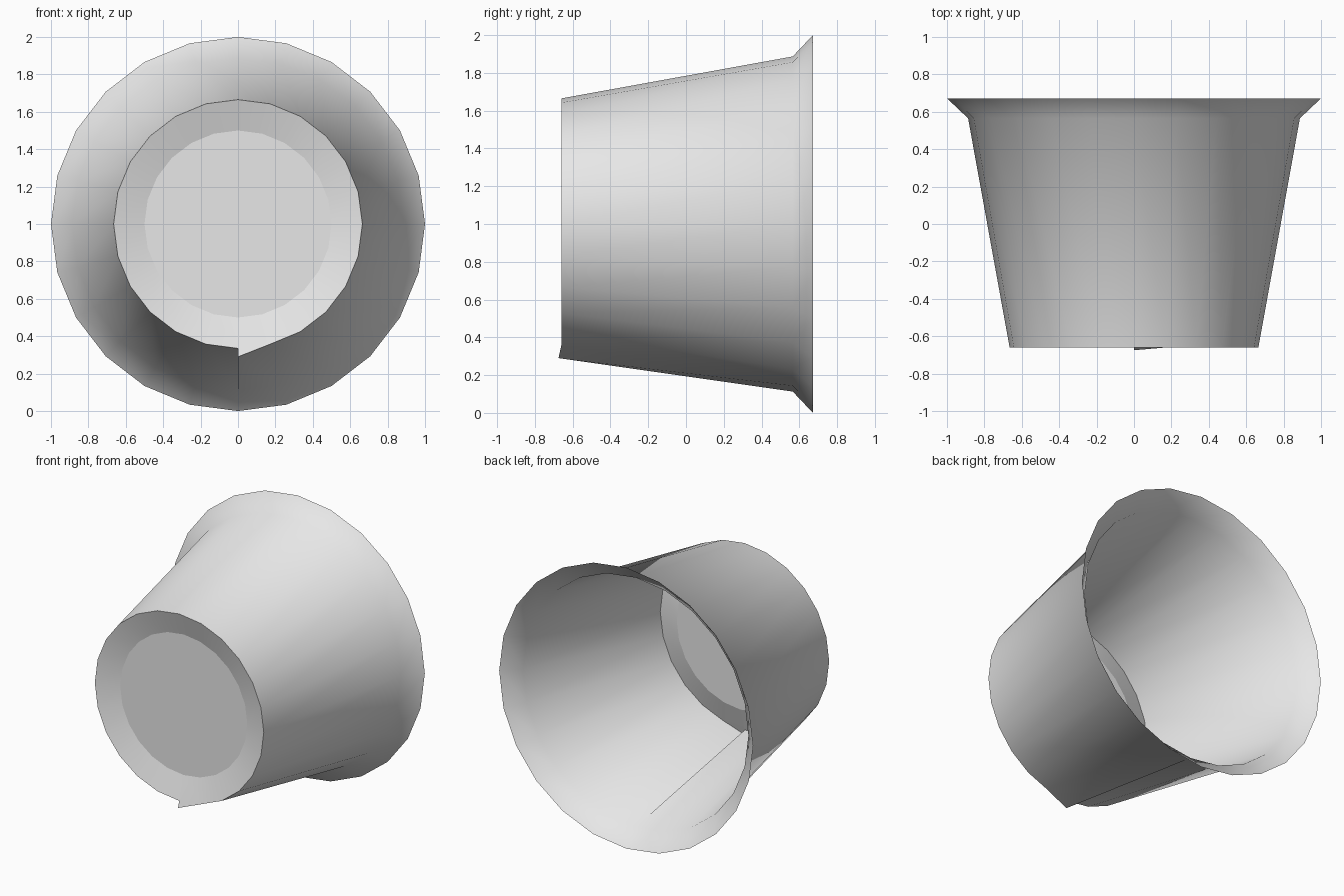
import bpy
import bmesh
from math import sin, cos, pi

if "Cube" in bpy.data.objects:
    bpy.data.objects.remove(bpy.data.objects["Cube"], do_unlink=True)

SIDES = 24

# One plain grey for the whole pot
grey = bpy.data.materials.new("plain grey")
grey.use_nodes = True
colour = (0.8, 0.8, 0.8, 1.0)
grey.diffuse_color = colour
grey.node_tree.nodes["Principled BSDF"].inputs["Base Color"].default_value = colour

# Profile points are (radius, y), from the base outwards to the rim
PANEL = (0.5, -0.61)
FOOT = (0.665, -0.66)
BEND = (0.887, 0.565)
RIM = (1.0, 0.672)
FLAP = (0.71, -0.675)   # loose corner at the seam


def point(profile_point, step):
    r, y = profile_point
    t = 2 * pi * step / SIDES
    return (r * sin(t), y, 1 - r * cos(t))


def finish(name, bm, smooth):
    bmesh.ops.remove_doubles(bm, verts=bm.verts, dist=0.0005)
    for face in bm.faces:
        face.smooth = smooth
    mesh = bpy.data.meshes.new(name)
    bm.to_mesh(mesh)
    bm.free()
    mesh.materials.append(grey)
    obj = bpy.data.objects.new(name, mesh)
    bpy.context.collection.objects.link(obj)
    return obj


def lathe(name, profile):
    """Wrap a profile round the axis, with the first foot corner pulled out."""
    bm = bmesh.new()
    columns = []
    for step in range(SIDES + 1):
        pts = [FLAP if step == 0 and p == FOOT else p for p in profile]
        columns.append([bm.verts.new(point(p, step)) for p in pts])
    for near, far in zip(columns, columns[1:]):
        for i in range(len(profile) - 1):
            bm.faces.new((near[i], near[i + 1], far[i + 1], far[i]))
    return finish(name, bm, True)


# Tapered wall with flared rim, and the sloping ring under it
lathe("pot_wall", [FOOT, BEND, RIM])
lathe("foot_ring", [PANEL, FOOT])

# Recessed flat base
bm = bmesh.new()
bm.faces.new([bm.verts.new(point(PANEL, s)) for s in range(SIDES)])
finish("base_panel", bm, False)
